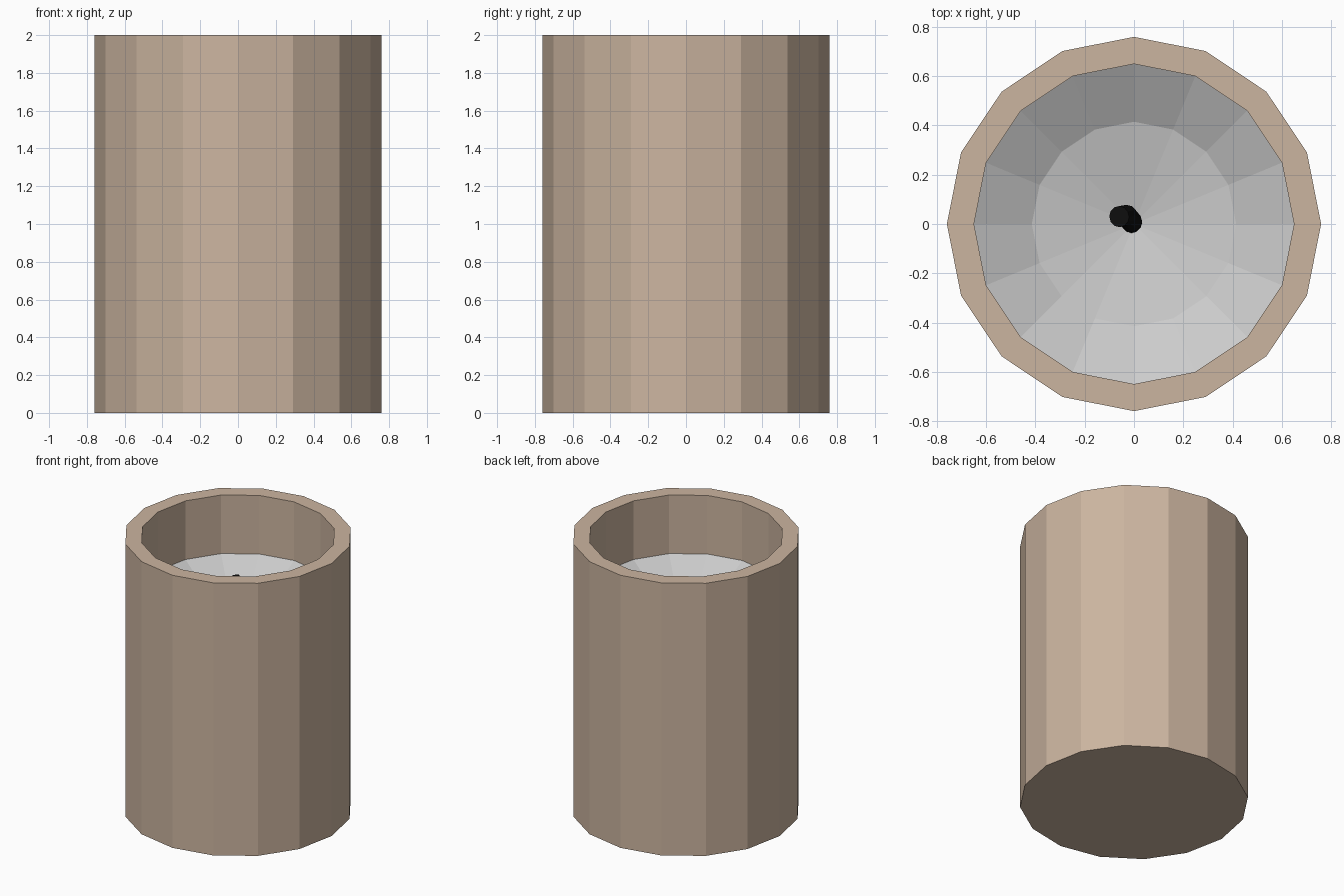
import bpy, bmesh, math
from mathutils import Vector

if "Cube" in bpy.data.objects:
    bpy.data.objects.remove(bpy.data.objects["Cube"])

SIDES = 16


def material(name, rgb):
    m = bpy.data.materials.new(name)
    m.diffuse_color = (*rgb, 1)
    m.use_nodes = True
    m.node_tree.nodes["Principled BSDF"].inputs["Base Color"].default_value = m.diffuse_color
    return m


def make_object(name, bm, mat=None):
    bmesh.ops.recalc_face_normals(bm, faces=bm.faces)
    me = bpy.data.meshes.new(name)
    bm.to_mesh(me)
    bm.free()
    ob = bpy.data.objects.new(name, me)
    bpy.context.collection.objects.link(ob)
    if mat:
        me.materials.append(mat)
    return ob


def ring(bm, centre, r, n, u=Vector((1, 0, 0)), v=Vector((0, 1, 0))):
    c = Vector(centre)
    return [bm.verts.new(c + r * (math.cos(a) * u + math.sin(a) * v))
            for a in (2 * math.pi * i / n for i in range(n))]


def bridge(bm, a, b):
    n = len(a)
    for i in range(n):
        j = (i + 1) % n
        bm.faces.new((a[i], a[j], b[j], b[i]))


def lathe(name, profile, mat=None, fan_z=None):
    """Spin (radius, z) points; cap the start flat, the end flat or as a fan."""
    bm = bmesh.new()
    rings = [ring(bm, (0, 0, z), r, SIDES) for r, z in profile]
    for a, b in zip(rings, rings[1:]):
        bridge(bm, a, b)
    bm.faces.new(rings[0])
    if fan_z is None:
        bm.faces.new(rings[-1])
    else:
        tip = bm.verts.new((0, 0, fan_z))
        for i in range(SIDES):
            bm.faces.new((rings[-1][i], rings[-1][(i + 1) % SIDES], tip))
    return make_object(name, bm, mat)


# Thick-walled cup
lathe("cup", [(0.76, 0), (0.76, 2), (0.65, 2), (0.65, 0.1)],
      material("cup_tan", (0.6, 0.46, 0.35)))

# Dished wax filling
lathe("wax", [(0.65, 0.1), (0.65, 1.57), (0.415, 1.445)], fan_z=1.36)

# Bent wick, swept along a short path
path = [Vector(p) for p in ((-0.01, 0.005, 1.32), (-0.01, 0.01, 1.48),
                            (-0.03, 0.035, 1.59), (-0.06, 0.03, 1.67))]
bm = bmesh.new()
rings = []
for i, p in enumerate(path):
    d = (path[min(i + 1, len(path) - 1)] - path[max(i - 1, 0)]).normalized()
    u = (Vector((1, 0, 0)) - d * d.x).normalized()
    rings.append(ring(bm, p, 0.043, 12, u, d.cross(u)))
for a, b in zip(rings, rings[1:]):
    bridge(bm, a, b)
bm.faces.new(rings[0])
bm.faces.new(rings[-1])
make_object("wick", bm, material("wick_black", (0.005, 0.005, 0.005)))
